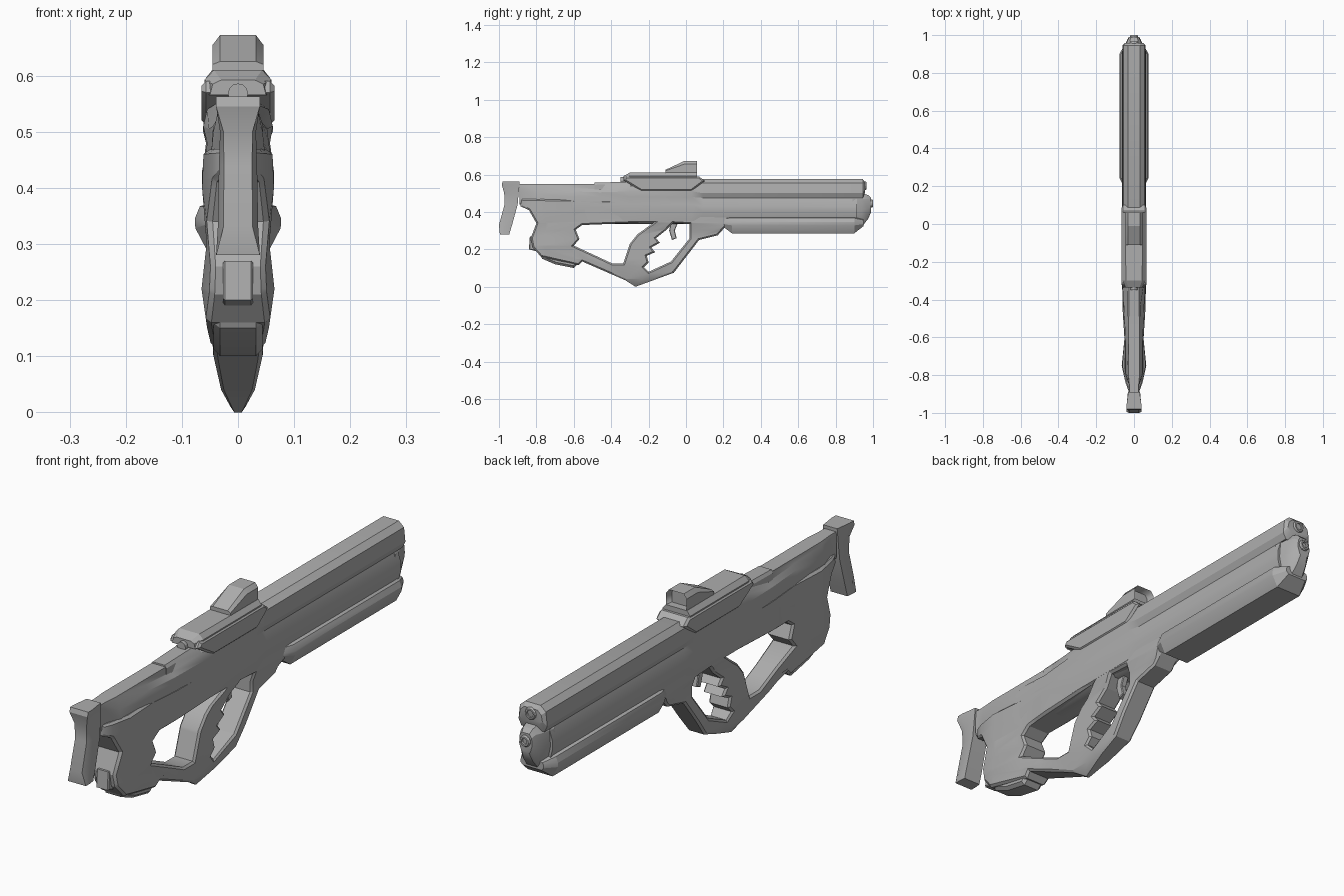
import bpy, bmesh, math
from mathutils import Matrix, Vector

if "Cube" in bpy.data.objects:
    bpy.data.objects.remove(bpy.data.objects["Cube"])

grey = bpy.data.materials.new("gunmetal_grey")
grey.diffuse_color = (0.42, 0.42, 0.42, 1)
grey.use_nodes = True
grey.node_tree.nodes["Principled BSDF"].inputs["Base Color"].default_value = grey.diffuse_color


def finish(name, bm):
    bmesh.ops.recalc_face_normals(bm, faces=bm.faces)
    me = bpy.data.meshes.new(name)
    bm.to_mesh(me)
    bm.free()
    me.materials.append(grey)
    ob = bpy.data.objects.new(name, me)
    bpy.context.collection.objects.link(ob)
    bpy.ops.object.select_all(action='DESELECT')
    ob.select_set(True)
    bpy.context.view_layer.objects.active = ob
    bpy.ops.object.shade_smooth_by_angle(angle=math.radians(25))
    return ob


def loft(name, stations):
    """Skin mirrored half sections (x, z), listed top to bottom, along y."""
    bm = bmesh.new()
    rings = []
    for y, half in stations:
        pts = list(half) + [(-x, z) for x, z in reversed(half)]
        rings.append([bm.verts.new((x, y, z)) for x, z in pts])
    n = len(rings[0])
    for a, b in zip(rings, rings[1:]):
        for i in range(n):
            bm.faces.new((a[i], a[(i + 1) % n], b[(i + 1) % n], b[i]))
    bm.faces.new(rings[0])
    bm.faces.new(rings[-1])
    return finish(name, bm)


def lerp_keys(t, keys):
    for (a, va), (b, vb) in zip(keys, keys[1:]):
        if t <= b:
            return va + (vb - va) * max(0, (t - a) / (b - a))
    return keys[-1][1]


def plate(name, loops, half, bevel, width=None, ycuts=(), zcuts=()):
    """Chamfered side profile (y, z) with holes, thickened along x."""
    cu = bpy.data.curves.new(name + "_profile", 'CURVE')
    cu.dimensions, cu.fill_mode = '2D', 'BOTH'
    cu.extrude, cu.bevel_depth, cu.offset = half - bevel, bevel, -bevel
    cu.bevel_resolution = 0
    for pts in loops:
        sp = cu.splines.new('POLY')
        sp.points.add(len(pts) - 1)
        for p, (y, z) in zip(sp.points, pts):
            p.co = (y, z, 0, 1)
        sp.use_cyclic_u = True
    tmp = bpy.data.objects.new(name + "_profile", cu)
    bpy.context.collection.objects.link(tmp)
    dg = bpy.context.evaluated_depsgraph_get()
    me = bpy.data.meshes.new_from_object(tmp.evaluated_get(dg))
    bpy.data.objects.remove(tmp)
    bm = bmesh.new()
    bm.from_mesh(me)
    bmesh.ops.remove_doubles(bm, verts=bm.verts, dist=1e-5)
    for v in bm.verts:
        v.co = (v.co.z, v.co.x, v.co.y)
    for axis, cuts in ((1, ycuts), (2, zcuts)):
        for c in cuts:
            d = Vector((0, 0, 0))
            d[axis] = 1
            bmesh.ops.bisect_plane(bm, geom=bm.verts[:] + bm.edges[:] + bm.faces[:],
                                   plane_co=d * c, plane_no=d)
    if width:
        for v in bm.verts:
            v.co.x *= width(v.co.y, v.co.z) / half
    return finish(name, bm)


def tube(name, y0, y1, z, r, bore):
    """Octagonal barrel with a recessed bore at the +y end."""
    bm = bmesh.new()
    rings = []
    for y, rad in ((y0, r), (y1 - .006, r), (y1, r * .85), (y1, bore), (y1 - .03, bore)):
        rings.append([bm.verts.new((rad * math.cos(k * math.pi / 6), y,
                                    z + rad * math.sin(k * math.pi / 6))) for k in range(12)])
    for a, b in zip(rings, rings[1:]):
        for i in range(12):
            bm.faces.new((a[i], a[(i + 1) % 12], b[(i + 1) % 12], b[i]))
    bm.faces.new(rings[0])
    bm.faces.new(rings[-1])
    return finish(name, bm)


# Stock, grip and trigger guard in one skeleton frame
WZ = [(0, .008), (.04, .03), (.15, .055), (.22, .065), (.3, .056), (.4, .064), (.5, .06)]
WY = [(-.89, .027), (-.84, .045), (-.75, .065), (-.6, .05), (-.45, .06), (.1, .06), (.26, .055)]


def frame_width(y, z):
    w = min(lerp_keys(z, WZ), lerp_keys(y, WY))
    return min(w, .045) if y > -.52 and z < .32 else w


outline = [(-.88, .47), (-.885, .43), (-.84, .41), (-.8, .34), (-.83, .26), (-.82, .21),
           (-.775, .16), (-.575, .115), (-.555, .135), (-.325, .035), (-.27, 0), (-.065, .075),
           (.07, .25), (.17, .275), (.21, .32), (.26, .38), (.26, .45)]
stock_hole = [(-.59, .305), (-.555, .33), (-.17, .345), (-.26, .28), (-.3, .23),
              (-.335, .125), (-.395, .125), (-.6, .22), (-.57, .255)]
trigger_hole = [(.02, .335), (.02, .26), (-.08, .135), (-.2, .08), (-.225, .105), (-.2, .13),
                (-.21, .165), (-.165, .185), (-.185, .21), (-.14, .235), (-.16, .26),
                (-.11, .3), (-.07, .34)]
plate("stock_frame", [outline, stock_hole, trigger_hole], .05, .008, frame_width,
      (-.84, -.75, -.6, -.5, -.45), (.04, .15, .22, .3, .34, .4))
plate("trigger", [[(-.08, .35), (-.04, .35), (-.06, .3), (-.05, .26), (-.075, .25), (-.09, .3)]],
      .012, .003)

# Receiver and barrel shroud
shroud = [(.033, .575), (.056, .555), (.062, .5), (.05, .475), (.064, .43), (.064, .4),
          (.055, .365), (.03, .355)]
middle = [(.03, .555), (.055, .54), (.062, .51), (.057, .48), (.062, .44), (.064, .4),
          (.06, .35), (.03, .335)]
cheek = [(.03, .55), (.033, .52), (.052, .505), (.055, .48), (.06, .44), (.058, .4),
         (.055, .345), (.03, .335)]
waist = [(.03, .55), (.032, .53), (.045, .51), (.047, .48), (.05, .44), (.05, .4),
         (.048, .345), (.03, .335)]
heel = [(.03, .55), (.035, .54), (.044, .5), (.047, .47), (.05, .44), (.05, .41),
        (.045, .37), (.03, .36)]
neck = [(.025, .55), (.027, .54), (.028, .52), (.028, .5), (.028, .47), (.028, .455),
        (.025, .445), (.02, .44)]
loft("receiver_and_shroud", [(-.89, neck), (-.85, neck), (-.79, heel), (-.62, waist), (-.46, cheek),
                             (-.3, middle), (.03, middle), (.09, shroud), (.915, shroud)])
loft("shroud_tip", [(.9, shroud[:4]), (.945, shroud[:4]),
                    (.958, [(.028, .56), (.045, .545), (.05, .52), (.035, .505)])])
loft("rear_top_rail", [(-.49, [(.026, .556), (.034, .545), (.034, .5)]),
                       (-.3, [(.028, .562), (.036, .55), (.036, .5)])])

# Muzzle
loft("muzzle_block", [
    (.89, [(.03, .5), (.055, .47), (.06, .41), (.045, .335), (.03, .325)]),
    (.94, [(.025, .5), (.046, .47), (.05, .41), (.035, .335), (.025, .32)]),
    (.975, [(.02, .49), (.032, .47), (.036, .42), (.026, .38), (.02, .365)]),
    (.99, [(.016, .475), (.026, .46), (.028, .43), (.02, .405), (.015, .4)])])
tube("lower_barrel", .93, 1.0, .445, .022, .012)
tube("upper_barrel", .92, .965, .54, .024, .014)

# Fore grip
grip = [(.052, .372), (.068, .367), (.077, .345), (.076, .328), (.054, .286)]
loft("fore_grip", [(.2, [(.04, .37), (.05, .365), (.056, .345), (.056, .335), (.045, .32)]),
                   (.245, grip), (.9, grip),
                   (.95, [(.035, .36), (.045, .356), (.05, .345), (.05, .335), (.04, .325)])])

# Scope
plate("scope_cradle", [[(-.335, .57), (-.24, .512), (.03, .512), (.1, .565), (.07, .59),
                        (-.32, .59)]], .065, .008)
loft("scope_body", [
    (-.335, [(.03, .592), (.045, .585), (.05, .565)]),
    (-.3, [(.043, .61), (.06, .592), (.06, .565)]),
    (.06, [(.046, .61), (.06, .592), (.06, .565)])])


def hood(s):
    z = .605 + .067 * s
    return [(.032, z), (.045, z - .017 * s), (.045, .6)]


lens = loft("sight_hood", [(-.11, hood(.3)), (-.01, hood(1)), (.06, hood(1))])
# Recessed window at the front of the hood
bm = bmesh.new()
bm.from_mesh(lens.data)
face = max(bm.faces, key=lambda f: f.calc_center_median().y)
bmesh.ops.inset_region(bm, faces=[face], thickness=.007, depth=0)
bmesh.ops.translate(bm, verts=face.verts, vec=(0, -.03, 0))
bm.to_mesh(lens.data)
bm.free()

bm = bmesh.new()
bmesh.ops.create_cone(bm, cap_ends=True, segments=12, radius1=.018, radius2=.018, depth=.03,
                      matrix=Matrix.Translation((0, -.335, .568)) @ Matrix.Rotation(math.pi / 2, 4, 'X'))
finish("scope_knob", bm)

# Butt pad, pinched in the middle of its rear face
bm = bmesh.new()
rings = []
for z, yb, yf, wb, wf in ((.28, -.995, -.945, .039, .036), (.33, -1, -.93, .026, .036),
                          (.44, -.97, -.9, .025, .034), (.5, -.972, -.895, .026, .032),
                          (.545, -.985, -.89, .039, .032), (.563, -.98, -.89, .039, .03)):
    ym = yb + .025
    rings.append([bm.verts.new((x, y, z)) for x, y in (
        (-wb, yb), (wb, yb), (max(wb, wf), ym), (wf, yf), (-wf, yf), (-max(wb, wf), ym))])
for a, b in zip(rings, rings[1:]):
    for i in range(6):
        bm.faces.new((a[i], a[(i + 1) % 6], b[(i + 1) % 6], b[i]))
bm.faces.new(rings[0])
bm.faces.new(rings[-1])
finish("butt_pad", bm)

# Stock underside cap and rear latch
plate("stock_base_cap", [[(-.79, .19), (-.77, .15), (-.7, .12), (-.6, .1), (-.575, .125),
                          (-.6, .17)]], .044, .012)
plate("rear_latch", [[(-.835, .27), (-.84, .2), (-.8, .19), (-.79, .27)]], .027, .004)
